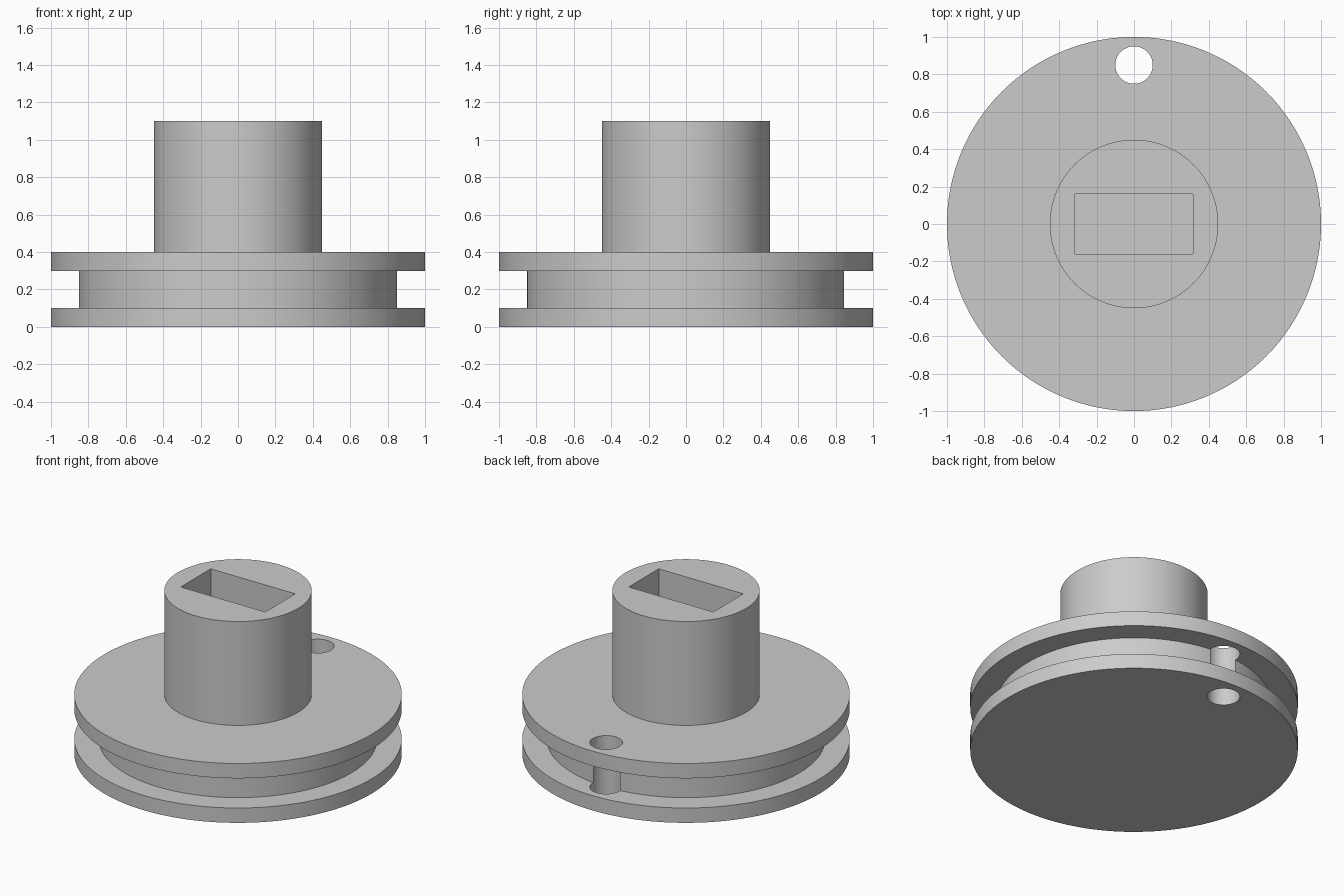
import bpy
import bmesh
import math

SEGMENTS = 128

cube = bpy.data.objects.get("Cube")
if cube:
    bpy.data.objects.remove(cube, do_unlink=True)

# Single plain grey material
grey = bpy.data.materials.new("plain grey")
grey.use_nodes = True
grey.diffuse_color = (0.6, 0.6, 0.6, 1)
grey.node_tree.nodes["Principled BSDF"].inputs["Base Color"].default_value = (0.6, 0.6, 0.6, 1)


def turned(name, profile, center=(0, 0), segments=SEGMENTS):
    """Closed turned solid from (radius, height) points, bottom to top."""
    bm = bmesh.new()
    rings = []
    for radius, z in profile:
        angles = [math.tau * i / segments for i in range(segments)]
        rings.append([bm.verts.new((center[0] + radius * math.cos(a),
                                    center[1] + radius * math.sin(a), z)) for a in angles])
    for low, high in zip(rings, rings[1:]):
        for i in range(segments):
            j = (i + 1) % segments
            bm.faces.new((low[i], low[j], high[j], high[i]))
    bm.faces.new(rings[0][::-1])
    bm.faces.new(rings[-1])
    mesh = bpy.data.meshes.new(name)
    bm.to_mesh(mesh)
    bm.free()
    mesh.materials.append(grey)
    obj = bpy.data.objects.new(name, mesh)
    bpy.context.collection.objects.link(obj)
    return obj


def box(name, low, high):
    """Axis-aligned box between two corners."""
    size = [h - l for l, h in zip(low, high)]
    middle = [(l + h) / 2 for l, h in zip(low, high)]
    bpy.ops.mesh.primitive_cube_add(size=1, location=middle)
    obj = bpy.context.object
    obj.name = name
    obj.scale = size
    bpy.ops.object.transform_apply(location=True, rotation=True, scale=True)
    obj.data.materials.append(grey)
    return obj


# Two flanges, the groove between them and the hub, turned as one body
body = turned("grooved_wheel_with_hub", [
    (1.0, 0.0), (1.0, 0.1),
    (0.85, 0.1), (0.85, 0.3),
    (1.0, 0.3), (1.0, 0.4),
    (0.45, 0.4), (0.45, 1.1),
])

# Round hole through both flanges, and the blind rectangular socket in the hub
cutters = [
    turned("hole_cutter", [(0.1, -0.1), (0.1, 0.5)], center=(0, 0.85), segments=64),
    box("socket_cutter", (-0.315, -0.16, 0.4), (0.315, 0.16, 1.2)),
]

bpy.ops.object.select_all(action="DESELECT")
body.select_set(True)
bpy.context.view_layer.objects.active = body
for cutter in cutters:
    cutter.hide_render = True
    cut = body.modifiers.new(cutter.name, "BOOLEAN")
    cut.operation = "DIFFERENCE"
    cut.solver = "EXACT"
    cut.object = cutter
    bpy.ops.object.modifier_apply(modifier=cut.name)
    bpy.data.objects.remove(cutter, do_unlink=True)

bpy.ops.object.shade_smooth_by_angle(angle=math.radians(30))
